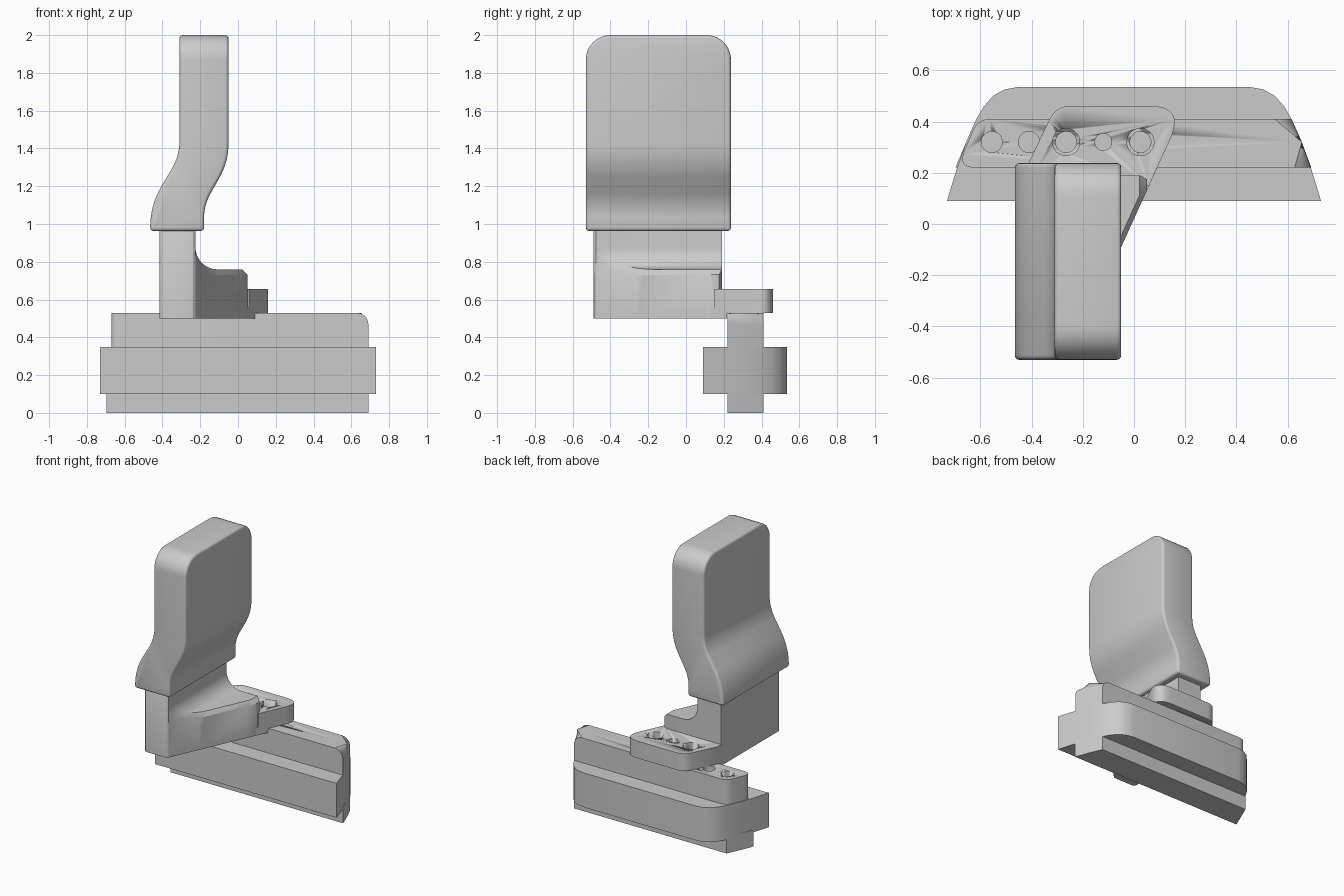
import bpy, bmesh, math
from mathutils import Vector

if "Cube" in bpy.data.objects:
    bpy.data.objects.remove(bpy.data.objects["Cube"])


def finish(name, bm, bevel=0, angle=35):
    bmesh.ops.remove_doubles(bm, verts=bm.verts, dist=1e-4)
    bmesh.ops.recalc_face_normals(bm, faces=bm.faces)
    me = bpy.data.meshes.new(name)
    bm.to_mesh(me)
    bm.free()
    ob = bpy.data.objects.new(name, me)
    bpy.context.collection.objects.link(ob)
    bpy.ops.object.select_all(action='DESELECT')
    bpy.context.view_layer.objects.active = ob
    ob.select_set(True)
    if bevel:
        m = ob.modifiers.new("edges", 'BEVEL')
        m.width, m.segments, m.limit_method = bevel, 3, 'ANGLE'
        m.angle_limit = math.radians(50)
        bpy.ops.object.modifier_apply(modifier=m.name)
    bpy.ops.object.shade_smooth_by_angle(angle=math.radians(angle))
    return ob


def prism(pts, lo, hi, axis='z'):
    """Extrude a 2D outline along z (xy outline) or y (xz outline)."""
    bm = bmesh.new()
    co = (lambda a, b, t: (a, b, t)) if axis == 'z' else (lambda a, b, t: (a, t, b))
    low = [bm.verts.new(co(a, b, lo)) for a, b in pts]
    top = [bm.verts.new(co(a, b, hi)) for a, b in pts]
    bm.faces.new(low)
    bm.faces.new(top)
    for i in range(len(pts)):
        j = (i + 1) % len(pts)
        bm.faces.new((low[i], low[j], top[j], top[i]))
    return bm


def rounded(corners, n=8):
    """Outline from (x, y, setback) corners, each softened by a curve."""
    out = []
    for i, (x, y, r) in enumerate(corners):
        p = Vector((x, y))
        if r == 0:
            out.append((x, y))
            continue
        a = p + (Vector(corners[i - 1][:2]) - p).normalized() * r
        b = p + (Vector(corners[(i + 1) % len(corners)][:2]) - p).normalized() * r
        for k in range(n + 1):
            t = k / n
            q = a * (1 - t) ** 2 * 1.0 + p * 2 * t * (1 - t) + b * t * t
            out.append((q.x, q.y))
    return out


def drill(ob, holes, y, lo, hi):
    for x, r in holes:
        ring = [(x + r * math.cos(k * math.tau / 32), y + r * math.sin(k * math.tau / 32))
                for k in range(32)]
        cut = finish("hole_cutter", prism(ring, lo, hi))
        cut.hide_render = True
        m = ob.modifiers.new("hole", 'BOOLEAN')
        m.operation, m.solver, m.object = 'DIFFERENCE', 'EXACT', cut
        bpy.context.view_layer.objects.active = ob
        bpy.ops.object.modifier_apply(modifier=m.name)
        bpy.data.objects.remove(cut)


# Base flange: trapezoid with bowed ends
half = [(.73, .09), (.712, .15), (.69, .22), (.655, .32), (.615, .41), (.585, .46),
        (.55, .5), (.505, .525), (.45, .535)]
finish("base_flange", prism(half + [(-x, y) for x, y in reversed(half)], .1, .35))

# Lower rib
end = half[2:5]
finish("lower_rib", prism([(.692, .22)] + end[1:] + [(-x, y) for x, y in reversed(end[1:])]
                          + [(-.697, .22)], 0, .12))

# Upper rib: rounded left end in plan, right end rolled over at the top
left = rounded([(0, .41, 0), (-.61, .41, .05), (-.69, .22, .07), (0, .22, 0)])
bm = prism(end + left, .3, .53)
roll = [e for e in bm.edges if all(v.co.z > .5 and v.co.x > .6 for v in e.verts)]
bmesh.ops.bevel(bm, geom=roll, offset=.06, segments=8, profile=.5, affect='EDGES')
rib = finish("upper_rib", bm)
drill(rib, [(-.555 + .145 * k, .041) for k in range(5)], .32, .34, .7)

# Slanted mounting plate with three bolt holes
plate = finish("mounting_plate", prism(rounded([
    (-.415, .15, 0), (.059, .15, 0), (.2, .461, .14), (-.305, .461, .06),
    (-.415, .23, 0)]), .53, .655))
drill(plate, [(-.265, .053), (-.12, .033), (.025, .053)], .32, .4, .8)

# Step under the plate that stops at the rib
finish("plate_step", prism([(-.415, .13), (.05, .13), (.09, .218), (-.415, .218)], .5, .56))

# Bracket: post, fillet and chamfered ledge, lofted along x
stations = [(-.415, -.475, 1.0), (-.405, -.487, 1.0), (-.395, -.49, 1.0),
            (-.255, -.49, 1.0), (-.238, -.487, 1.0), (-.225, -.475, 1.0)]
r = .115
for k in range(11):
    a = math.pi + k * math.pi / 20
    stations.append((-.225 + r + r * math.cos(a), None, .76 + r + r * math.sin(a)))
stations += [(.022, None, .76), (.05, None, .732)]
bm = bmesh.new()
prev = None
for i, (x, yf, z) in enumerate(stations):
    y = yf if yf is not None else .34 + (x - .145) / .453
    back = .19 if x < .03 else .175
    drop, inset = (0.03, .045) if i > 5 else (.02, .01)
    if i == len(stations) - 1:
        drop, inset = .005, .005
    ring = [bm.verts.new((x, *p)) for p in
            ((y, .5), (y, z - drop), (y + inset, z), (back, z), (back, .5))]
    if prev:
        for j in range(5):
            bm.faces.new((prev[j], prev[(j + 1) % 5], ring[(j + 1) % 5], ring[j]))
    else:
        bm.faces.new(ring)
    prev = ring
bm.faces.new(prev)
finish("bracket", bm, angle=30)

# Cranked pad with rounded upper corners and soft edges
profile = rounded([(-.05, 2, 0), (-.05, 1.33, .1), (-.18, 1.1, .07), (-.18, .963, 0),
                   (-.465, .963, 0), (-.465, 1.1, .12), (-.31, 1.36, .08), (-.31, 2, 0)])
bm = prism(profile, -.53, .238, 'y')
tops = [e for e in bm.edges if all(v.co.z > 1.99 for v in e.verts)
        and abs(e.verts[0].co.y - e.verts[1].co.y) < .01]
bmesh.ops.bevel(bm, geom=tops, offset=.13, segments=10, profile=.5, affect='EDGES')
finish("pad", bm, bevel=.018, angle=40)
